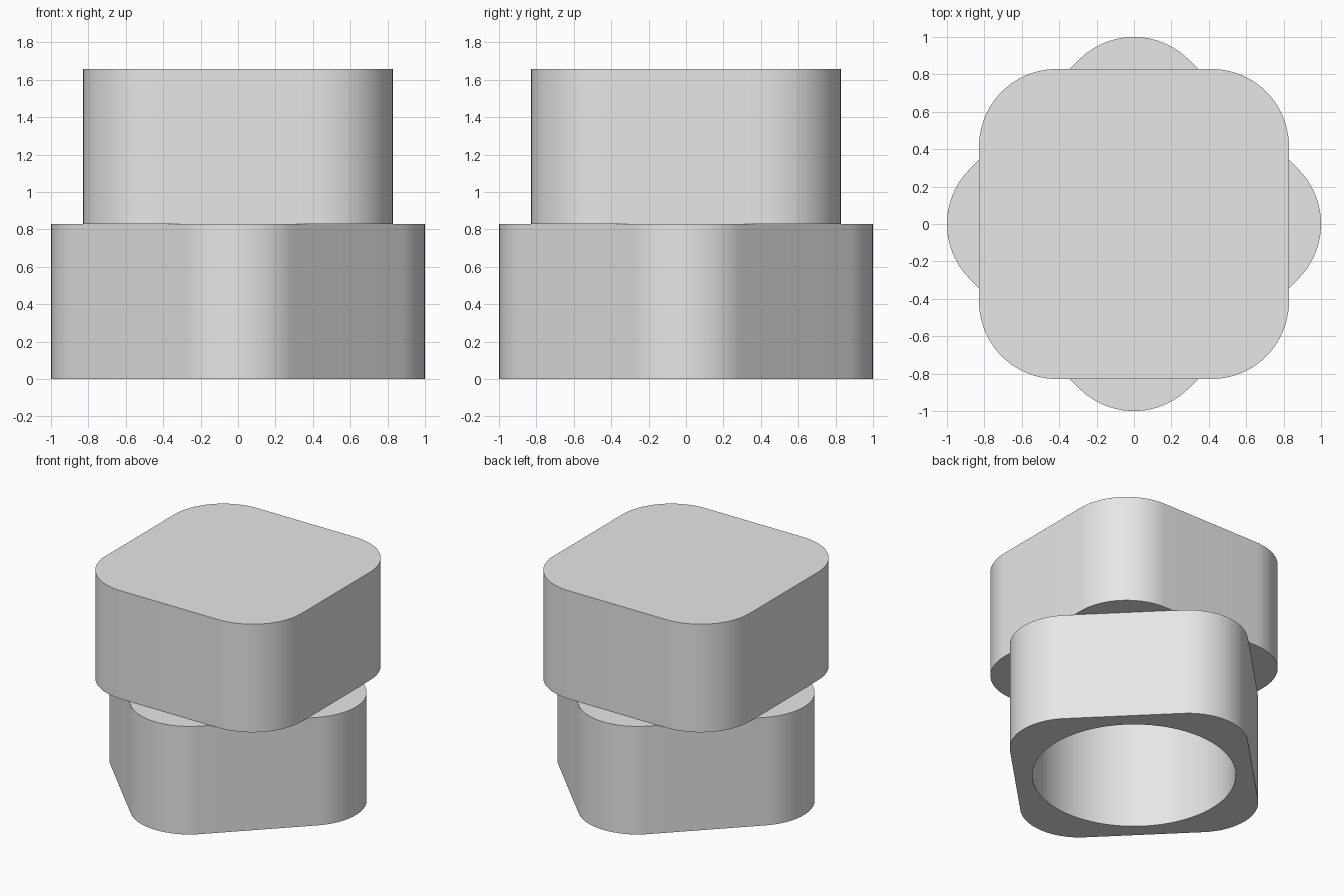
import bpy, bmesh
from math import pi, cos, sin

# Proportions: each block is 4 x 4 x 2 units with corner radius 1
UNIT = 0.4142
HALF, CORNER, HEIGHT = 2 * UNIT, UNIT, 2 * UNIT
BORE = 0.707
ARC_STEPS = 24

default = bpy.data.objects.get("Cube")
if default:
    bpy.data.objects.remove(default, do_unlink=True)

grey = bpy.data.materials.new("light_grey")
grey.use_nodes = True
grey.diffuse_color = (0.8, 0.8, 0.8, 1)
grey.node_tree.nodes["Principled BSDF"].inputs["Base Color"].default_value = (0.8, 0.8, 0.8, 1)


def rounded_square(turn):
    """Outline points of the rounded square, turned about z."""
    points = []
    for quarter in range(4):
        middle = pi / 4 + quarter * pi / 2
        reach = (HALF - CORNER) * 2 ** 0.5
        for i in range(ARC_STEPS + 1):
            a = middle - pi / 4 + i / ARC_STEPS * pi / 2 + turn
            points.append((reach * cos(middle + turn) + CORNER * cos(a),
                           reach * sin(middle + turn) + CORNER * sin(a)))
    return points


def circle(radius, steps=96):
    return [(radius * cos(2 * pi * i / steps), radius * sin(2 * pi * i / steps))
            for i in range(steps)]


def block(name, loops, base):
    """Extrude an outline, with optional hole outlines, into a closed block."""
    bm = bmesh.new()
    edges = []
    for loop in loops:
        verts = [bm.verts.new((x, y, base)) for x, y in loop]
        edges += [bm.edges.new((v, verts[i - 1])) for i, v in enumerate(verts)]
    if len(loops) == 1:
        bm.faces.new(bm.verts[:])
    else:
        bmesh.ops.triangle_fill(bm, edges=edges, use_beauty=True)
    grown = bmesh.ops.extrude_face_region(bm, geom=bm.faces[:], use_keep_orig=True)
    top = [g for g in grown["geom"] if isinstance(g, bmesh.types.BMVert)]
    bmesh.ops.translate(bm, verts=top, vec=(0, 0, HEIGHT))
    bmesh.ops.recalc_face_normals(bm, faces=bm.faces[:])
    mesh = bpy.data.meshes.new(name)
    bm.to_mesh(mesh)
    bm.free()
    mesh.materials.append(grey)
    obj = bpy.data.objects.new(name, mesh)
    bpy.context.collection.objects.link(obj)
    bpy.ops.object.select_all(action='DESELECT')
    obj.select_set(True)
    bpy.context.view_layer.objects.active = obj
    bpy.ops.object.shade_smooth_by_angle(angle=pi / 6)


# Lower block: turned an eighth, with a round bore open at the bottom
block("lower_socket", [rounded_square(pi / 4), circle(BORE)], 0)

# Upper block: solid, square to the axes, closing the bore
block("upper_block", [rounded_square(0)], HEIGHT)
